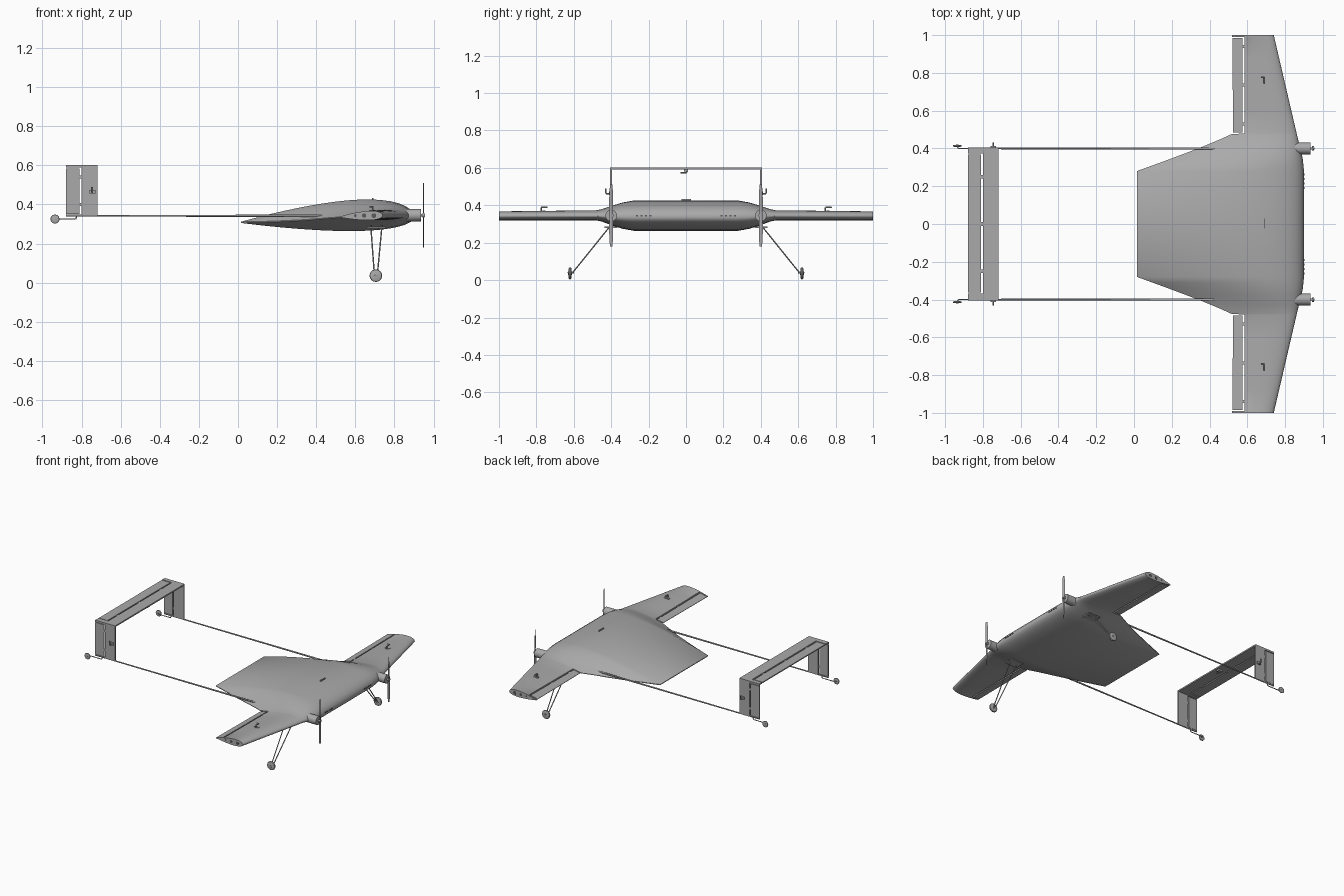
import bpy, bmesh, math
from mathutils import Vector

cube = bpy.data.objects.get("Cube")
if cube:
    bpy.data.objects.remove(cube, do_unlink=True)


def material(name, value):
    m = bpy.data.materials.new(name)
    m.use_nodes = True
    m.diffuse_color = (value, value, value, 1)
    m.node_tree.nodes["Principled BSDF"].inputs["Base Color"].default_value = (value, value, value, 1)
    return m


GREY = material("plain grey", 0.4)
DARK = material("dark grey", 0.1)


def finish(name, bm, smooth=True, mat=GREY):
    bmesh.ops.recalc_face_normals(bm, faces=bm.faces)
    me = bpy.data.meshes.new(name)
    bm.to_mesh(me)
    bm.free()
    me.materials.append(mat)
    ob = bpy.data.objects.new(name, me)
    bpy.context.collection.objects.link(ob)
    if smooth:
        bpy.ops.object.select_all(action='DESELECT')
        ob.select_set(True)
        bpy.context.view_layer.objects.active = ob
        bpy.ops.object.shade_smooth_by_angle(angle=math.radians(35))
    return ob


def box(name, lo, hi, mat=GREY):
    lo, hi = Vector(lo), Vector(hi)
    bm = bmesh.new()
    bmesh.ops.create_cube(bm, size=1)
    for v in bm.verts:
        v.co = (lo + hi) / 2 + Vector(a * abs(b) for a, b in zip(v.co, hi - lo))
    return finish(name, bm, False, mat)


def rod(name, a, b, r, sides=10, r2=None, mat=GREY):
    a, b = Vector(a), Vector(b)
    bm = bmesh.new()
    bmesh.ops.create_cone(bm, cap_ends=True, segments=sides, radius1=r,
                          radius2=r if r2 is None else r2, depth=(b - a).length)
    turn = (b - a).to_track_quat('Z', 'Y')
    for v in bm.verts:
        v.co = turn @ v.co + (a + b) / 2
    return finish(name, bm, True, mat)


def wire(name, points, r):
    for a, b in zip(points, points[1:]):
        rod(name, a, b, r, 8)


def wheel(name, centre, r, width):
    # rounded tyre turned about the y axis
    cx, cy, cz = centre
    rings = [(-.5, .7), (-.35, .93), (0, 1), (.35, .93), (.5, .7)]
    loft(name, [[(cx + r * k * math.cos(t * math.tau / 24), cy + w * width,
                  cz + r * k * math.sin(t * math.tau / 24)) for t in range(24)] for w, k in rings])
    rod(name + "_hub", (cx, cy - width * .6, cz), (cx, cy + width * .6, cz), r * .3, 12)


def loft(name, sections):
    bm = bmesh.new()
    rows = [[bm.verts.new(p) for p in s] for s in sections]
    n = len(rows[0])
    for a, b in zip(rows, rows[1:]):
        for i in range(n):
            j = (i + 1) % n
            bm.faces.new((a[i], a[j], b[j], b[i]))
    bm.faces.new(rows[0])
    bm.faces.new(rows[-1][::-1])
    return finish(name, bm)


# span station: y, leading x, trailing x, leading z, trailing z, top z, bottom z
STATIONS = [
    (0.00, .90, .015, .335, .308, .425, .265),
    (0.28, .90, .015, .335, .308, .425, .265),
    (0.34, .894, .18, .336, .312, .414, .276),
    (0.40, .882, .34, .339, .320, .396, .295),
    (0.45, .868, .46, .342, .330, .379, .314),
    (0.48, .861, .525, .343, .335, .373, .320),
    (1.00, .74, .52, .343, .336, .367, .320),
]


def station(y):
    y = abs(y)
    for a, b in zip(STATIONS, STATIONS[1:]):
        if y <= b[0]:
            f = (y - a[0]) / (b[0] - a[0])
            return [p + (q - p) * f for p, q in zip(a, b)][1:]


def airfoil(y, x_max=9, x_min=-9, n=22):
    lx, tx, lz, tz, top, bottom = station(y)
    chord = lx - tx
    s0, s1 = max(0, (lx - x_max) / chord), min(1, (lx - x_min) / chord)

    def half(s, height):
        t = (.2969 * math.sqrt(s) - .126 * s - .3516 * s * s + .2843 * s ** 3 - .1015 * s ** 4) / .1
        return height * t * 2 * .5 + (.001 if height > 0 else -.001) * s

    up, down = [], []
    for i in range(n):
        s = s0 + (s1 - s0) * (1 - math.cos(math.pi * i / (n - 1))) / 2
        z = lz + (tz - lz) * s
        mid = lz + (tz - lz) * .3
        up.append((lx - s * chord, y, z + half(s, top - mid)))
        down.append((lx - s * chord, y, z + half(s, bottom - mid)))
    return up[::-1] + (down[1:] if s0 == 0 else down)


# blended body and wing, cut back behind the aileron hinge line
HINGE = .585
span = [.48, .6, .74, .87, .99]
cuts = [(.28, -9), (.31, -9), (.34, -9), (.37, -9), (.40, -9), (.425, -9), (.45, -9), (.475, -9)]
cuts += [(y, HINGE) for y in span] + [(.9905, -9), (1, -9)]
half_wing = [(0, -9)] + cuts
stations = [(-y, c) for y, c in cuts[::-1]] + half_wing
loft("body_and_wing", [airfoil(y, x_min=c) for y, c in stations])

for side, label in ((1, "left"), (-1, "right")):
    Y = .4 * side

    # ailerons and hinges
    loft(label + "_aileron", [airfoil(side * y, x_max=.575) for y in (.485, .735, .985)])
    for y in (.53, .735, .94):
        box(label + "_aileron_hinge", (.57, side * y - .008, .342), (.59, side * y + .008, .347))

    # wing tip rib openings
    for x, r in ((.60, .007), (.645, .011), (.695, .012)):
        rod(label + "_tip_opening", (x, side * .998, .343), (x, side * 1.001, .343), r, 16, mat=DARK)

    # nose vents
    for i in range(4):
        y = side * (.19 + .024 * i)
        box(label + "_nose_vent", (.893, y - .006, .341), (.9015, y + .006, .347), DARK)

    # motor, shaft and propeller
    rod(label + "_motor", (.85, Y, .345), (.935, Y, .345), .031, 32)
    rod(label + "_shaft", (.93, Y, .345), (.956, Y, .345), .006, 12)
    rod(label + "_propeller_hub", (.943, Y, .345), (.953, Y, .345), .012, 16)
    blades = []
    for k in range(-8, 9):
        t = k / 8
        w = .011 * (1 - .45 * t ** 4) * (.75 + .25 * min(1, abs(t) * 3))
        tilt = .0025 * (1 if t > 0 else -1 if t < 0 else 0)
        z = .345 + .165 * t
        blades.append([(.948 + tilt, Y - w, z), (.95, Y, z), (.948 - tilt, Y + w, z), (.946, Y, z)])
    loft(label + "_propeller", blades)

    # tail boom
    rod(label + "_boom", (-.88, Y, .342), (.45, Y, .342), .004, 12, .006)

    # fin and rudder
    box(label + "_fin", (-.80, Y - .005, .34), (-.718, Y + .005, .60))
    box(label + "_rudder", (-.88, Y - .004, .35), (-.81, Y + .004, .585))
    for z in (.343, .589):
        box(label + "_fin_end", (-.88, Y - .005, z), (-.80, Y + .005, z + .005))
    for z in (.40, .54):
        box(label + "_rudder_hinge", (-.815, Y - .002, z - .008), (-.795, Y + .002, z + .008))

    # tail wheel on its bent wire
    wheel(label + "_tail_wheel", (-.936, Y + side * .014, .325), .023, .011)
    wire(label + "_tail_wheel_wire", [(-.936, Y + side * .014, .325), (-.93, Y, .325),
                                      (-.83, Y, .325), (-.823, Y, .345)], .003)

    # main wheel, struts and mounting plate
    wheel(label + "_main_wheel", (.705, side * .62, .036), .032, .017)
    rod(label + "_axle", (.705, side * .60, .042), (.705, side * .632, .036), .006)
    for x0, x1 in ((.68, .697), (.735, .713)):
        wire(label + "_strut", [(x0, side * .40, .29), (x0, side * .415, .277), (x1, side * .602, .045)], .0035)
    box(label + "_gear_plate", (.66, Y - .035, .279), (.755, Y + .035, .287))

    # aileron control horn, raised above the wing
    y = side * .76
    box(label + "_wing_servo", (.67, y - .008, .36), (.704, y + .008, .372))
    wire(label + "_wing_horn", [(.69, y - .015, .365), (.69, y - .015, .389), (.69, y + .017, .389),
                                (.672, y + .017, .389)], .004)

    # rudder control horn on the outer face of the fin
    box(label + "_fin_servo", (-.76, Y, .455), (-.73, Y + side * .013, .475))
    wire(label + "_fin_horn", [(-.745, Y, .462), (-.745, Y + side * .029, .462),
                               (-.745, Y + side * .029, .49)], .004)

# horizontal tail with elevator
box("tailplane", (-.80, -.405, .592), (-.718, .405, .602))
box("elevator", (-.88, -.362, .593), (-.81, .368, .601))
box("tailplane_right_end", (-.88, -.405, .592), (-.80, -.368, .602))
box("tailplane_left_end", (-.88, .374, .592), (-.80, .405, .602))
for y in (-.25, 0, .25):
    box("elevator_hinge", (-.815, y - .01, .595), (-.795, y + .01, .599))
box("elevator_servo", (-.76, -.012, .58), (-.73, .012, .594))
wire("elevator_horn", [(-.745, .004, .59), (-.745, .004, .575), (-.745, -.03, .575)], .004)

# small fin-like blade on top of the body
box("body_top_horn", (.686, -.025, .41), (.694, .028, .433))
